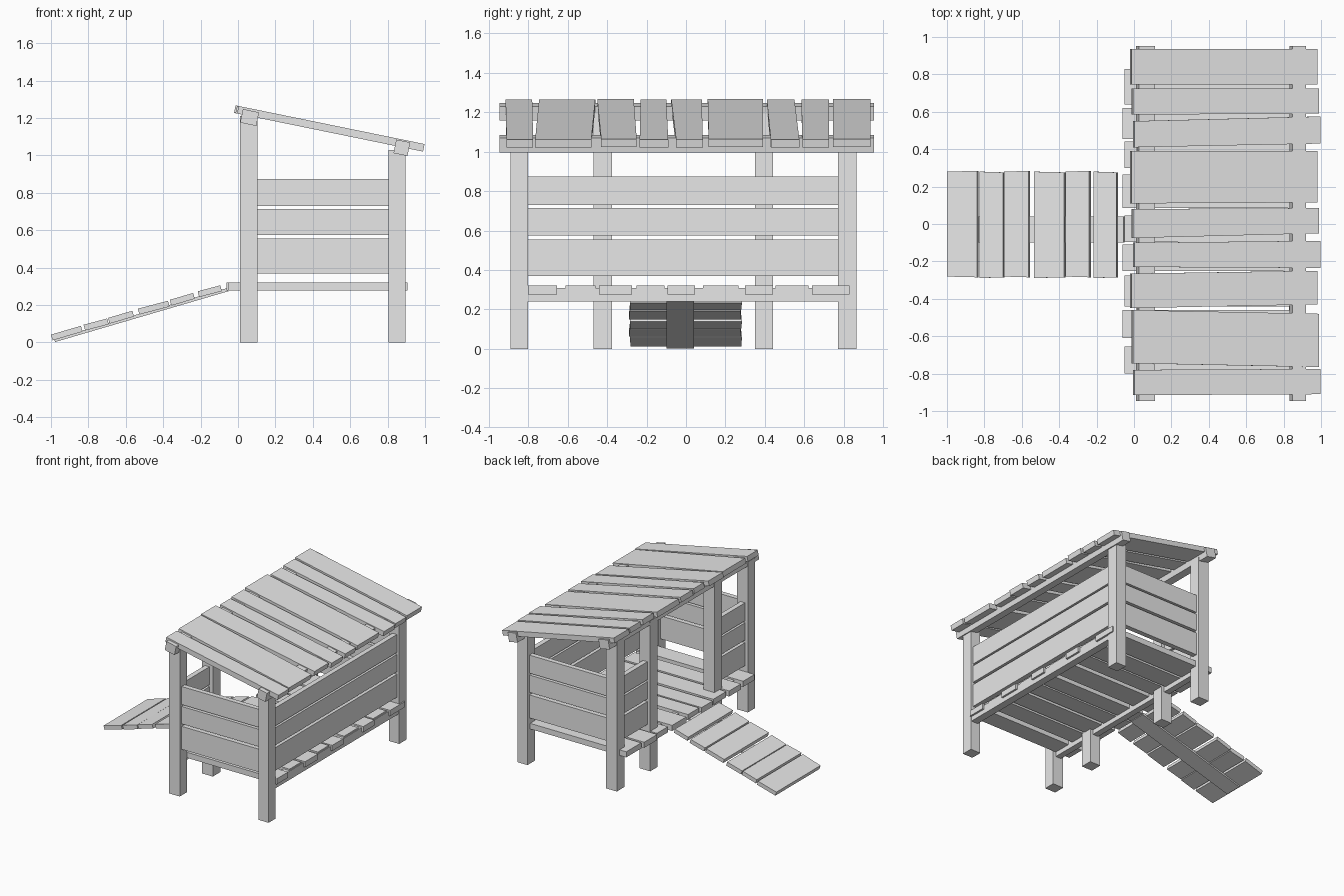
import bpy
import math
from mathutils import Matrix, Vector

if "Cube" in bpy.data.objects:
    bpy.data.objects.remove(bpy.data.objects["Cube"], do_unlink=True)

# Single plain timber colour
wood = bpy.data.materials.new("pale_grey_timber")
wood.use_nodes = True
GREY = (0.8, 0.8, 0.8, 1)
wood.diffuse_color = GREY
wood.node_tree.nodes["Principled BSDF"].inputs["Base Color"].default_value = GREY


def plank(name, x0, x1, left, right, z0, z1, matrix=Matrix()):
    """Board along x; left and right are the y ranges of its two ends."""
    outline = [(x0, left[0]), (x1, right[0]), (x1, right[1]), (x0, left[1])]
    verts = [matrix @ Vector((x, y, z)) for z in (z0, z1) for x, y in outline]
    faces = [(3, 2, 1, 0), (4, 5, 6, 7)]
    faces += [(i, (i + 1) % 4, (i + 1) % 4 + 4, i + 4) for i in range(4)]
    mesh = bpy.data.meshes.new(name)
    mesh.from_pydata(verts, [], faces)
    mesh.materials.append(wood)
    obj = bpy.data.objects.new(name, mesh)
    bpy.context.collection.objects.link(obj)
    return obj


def box(name, x, y, z, matrix=Matrix()):
    return plank(name, x[0], x[1], y, y, z[0], z[1], matrix)


def sloped(x, z, angle):
    return Matrix.Translation((x, 0, z)) @ Matrix.Rotation(angle, 4, 'Y')


# Posts: four corners and two beside the doorway
HIGH_X, LOW_X = (0.01, 0.105), (0.805, 0.895)
BACK_Y, FRONT_Y = (0.77, 0.865), (-0.89, -0.80)
DOOR_BACK, DOOR_FRONT = (0.35, 0.44), (-0.47, -0.375)
for name, y in (("back", BACK_Y), ("front", FRONT_Y),
                ("door_back", DOOR_BACK), ("door_front", DOOR_FRONT)):
    box(name + "_tall_post", HIGH_X, y, (0, 1.21))
for name, y in (("back", BACK_Y), ("front", FRONT_Y)):
    box(name + "_short_post", LOW_X, y, (0, 1.03))

# Wall boards in three rows
for z in ((0.37, 0.555), (0.575, 0.715), (0.73, 0.875)):
    box("long_wall_board", (0.835, 0.875), (-0.80, 0.77), z)
    box("front_wall_board", (0.105, 0.805), (-0.865, -0.825), z)
    box("back_wall_board", (0.105, 0.805), (0.8, 0.84), z)
    box("door_side_board_front", (0.035, 0.075), (-0.80, -0.47), z)
    box("door_side_board_back", (0.035, 0.075), (0.44, 0.77), z)

# Floor joists and boards
for x in ((0.03, 0.08), (0.83, 0.89)):
    box("floor_joist", x, (-0.80, 0.77), (0.24, 0.31))
floor = [(0.64, 0.83), (0.455, 0.62), (0.30, 0.44), (0.085, 0.265), (-0.095, 0.045),
         (-0.25, -0.11), (-0.44, -0.275), (-0.61, -0.46), (-0.80, -0.655)]
for i, y in enumerate(floor):
    box("floor_board", (-0.05 - 0.012 * (i % 2), 0.905 - 0.02 * (i % 2)), y, (0.277, 0.322))

# Sloping roof: two purlins and nine uneven boards
PITCH = math.atan(0.2046)
for x, z, w in ((0.062, 1.203, 0.044), (0.876, 1.041, 0.038)):
    box("roof_purlin", (-w, w), (-0.947, 0.953), (-0.037, 0.037), sloped(x, z, PITCH))

roof = [((0.745, 0.935), (0.745, 0.935)), ((0.585, 0.725), (0.59, 0.725)),
        ((0.41, 0.55), (0.43, 0.575)), ((0.11, 0.39), (0.115, 0.39)),
        ((-0.075, 0.08), (-0.05, 0.085)), ((-0.23, -0.10), (-0.235, -0.09)),
        ((-0.45, -0.265), (-0.43, -0.25)), ((-0.745, -0.46), (-0.765, -0.48)),
        ((-0.915, -0.78), (-0.91, -0.775))]
roof_frame = sloped(0, 1.265, PITCH)
for i, (left, right) in enumerate(roof):
    shift = 0.008 * (i % 3 - 1)
    plank("roof_board", -0.005 + shift, 1.01 + shift, left, right, -0.041, 0, roof_frame)

# Entry ramp: central runner with cross boards
ramp_frame = sloped(-1, 0.042, -math.atan(0.293))
box("ramp_runner", (0.01, 0.975), (-0.1, 0.04), (-0.044, -0.026), ramp_frame)
steps = [(0, 0.16), (0.175, 0.30), (0.305, 0.435), (0.465, 0.625), (0.635, 0.76), (0.785, 0.905)]
for i, (a, b) in enumerate(steps):
    skew = 0.004 * (-1) ** i
    length = 1 / math.cos(math.atan(0.293))
    tilt = ramp_frame @ sloped((a + b) / 2 * length, 0, math.radians(1.5 * (i % 2)))
    half = (b - a) / 2 * length
    plank("ramp_board", -half, half, (-0.285 + skew, 0.28), (-0.285, 0.28 + skew),
          -0.032, 0, tilt)
